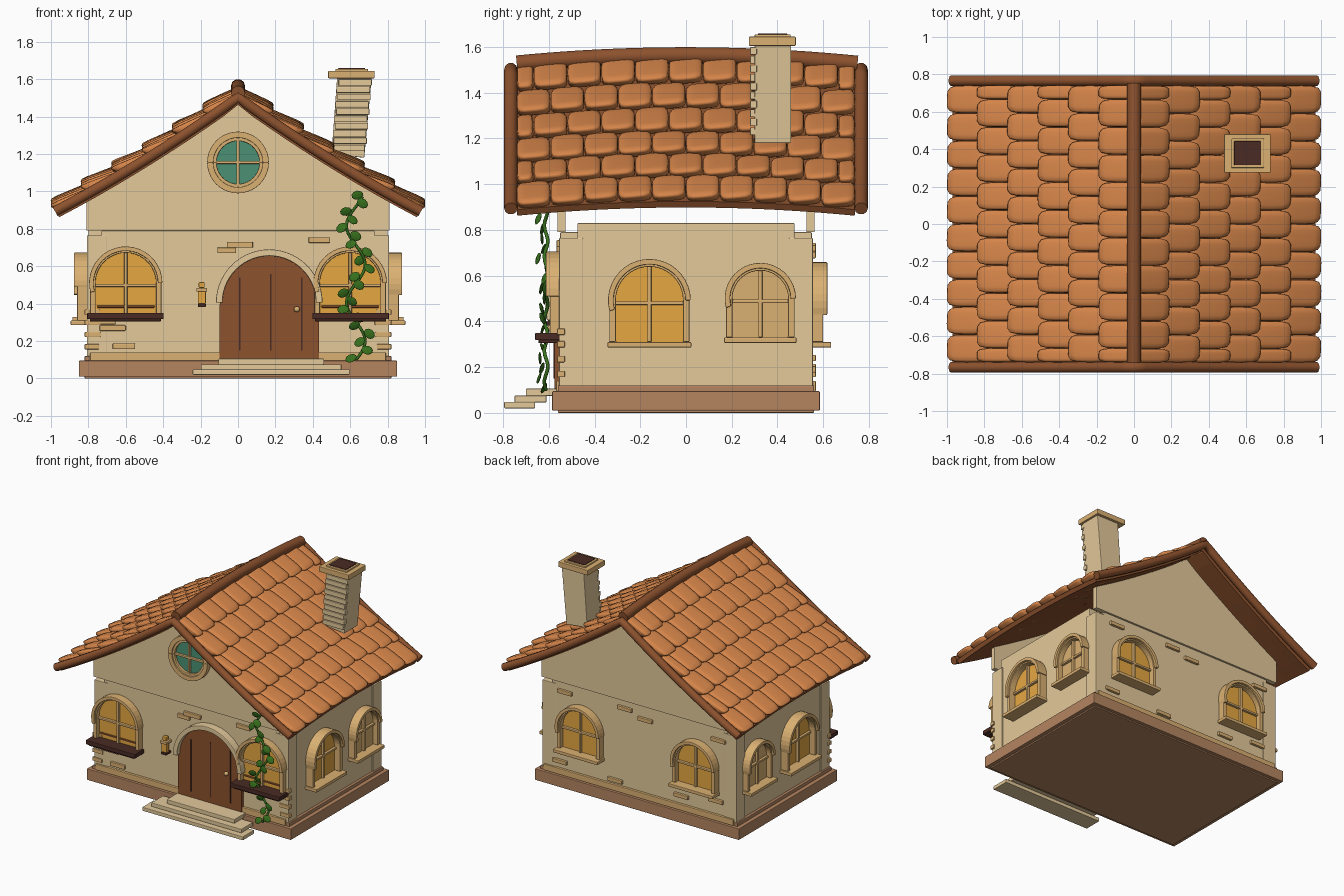
import bpy, bmesh, random
from math import sin, cos, pi, radians, atan2
from mathutils import Matrix, Vector

random.seed(4)
if "Cube" in bpy.data.objects:
    bpy.data.objects.remove(bpy.data.objects["Cube"], do_unlink=True)


def material(name, r, g, b):
    m = bpy.data.materials.new(name)
    m.use_nodes = True
    m.diffuse_color = (r, g, b, 1)
    m.node_tree.nodes["Principled BSDF"].inputs["Base Color"].default_value = (r, g, b, 1)
    return m


PLASTER = material("cream plaster", .77, .585, .325)
TRIM = material("sandstone trim", .71, .44, .17)
TILE = material("terracotta tile", .67, .235, .068)
WOOD = material("brown wood", .265, .084, .027)
GOLD = material("amber glass", .79, .39, .055)
BASE = material("red brown stone", .46, .235, .118)
TEAL = material("teal glass", .07, .28, .175)
DARK = material("dark wood", .068, .024, .017)
GREEN = material("leaf green", .038, .16, .012)


def finish(name, bm, mat, smooth=False, bevel=0):
    bmesh.ops.recalc_face_normals(bm, faces=bm.faces)
    me = bpy.data.meshes.new(name)
    bm.to_mesh(me)
    bm.free()
    me.materials.append(mat)
    for p in me.polygons:
        p.use_smooth = smooth
    ob = bpy.data.objects.new(name, me)
    bpy.context.collection.objects.link(ob)
    if bevel:
        mod = ob.modifiers.new("bevel", "BEVEL")
        mod.width, mod.segments = bevel, 2
        mod.limit_method = "ANGLE"
    return ob


def plate(name, pts, n0, n1, mat, turn=0, bevel=0):
    """Profile in wall coordinates, extruded from depth n0 to n1 outward."""
    rot = Matrix.Rotation(radians(turn), 3, "Z")
    bm = bmesh.new()
    rings = [[bm.verts.new(rot @ Vector((u, -n, v))) for u, v in pts] for n in (n0, n1)]
    for ring in rings:
        bm.faces.new(ring)
    for i in range(len(pts)):
        j = (i + 1) % len(pts)
        bm.faces.new((rings[0][i], rings[0][j], rings[1][j], rings[1][i]))
    return finish(name, bm, mat, bevel=bevel)


def slab(name, u0, u1, v0, v1, n0, n1, mat, turn=0, bevel=.004):
    return plate(name, [(u0, v0), (u1, v0), (u1, v1), (u0, v1)], n0, n1, mat, turn, bevel)


def arc(cu, cv, r, a0=0, a1=180, steps=20):
    return [(cu + r * cos(radians(a0 + (a1 - a0) * i / steps)),
             cv + r * sin(radians(a0 + (a1 - a0) * i / steps))) for i in range(steps + 1)]


def arch(cu, z0, spring, r):
    return [(cu + r, z0)] + arc(cu, spring, r) + [(cu - r, z0)]


def tube(name, pts, r, mat):
    cu = bpy.data.curves.new(name, "CURVE")
    cu.dimensions, cu.bevel_depth, cu.bevel_resolution = "3D", r, 3
    cu.use_fill_caps = True
    sp = cu.splines.new("POLY")
    sp.points.add(len(pts) - 1)
    for p, co in zip(sp.points, pts):
        p.co = (*co, 1)
    cu.materials.append(mat)
    ob = bpy.data.objects.new(name, cu)
    bpy.context.collection.objects.link(ob)
    return ob


# Roof shape: slightly hollow slope, arched along its length
def slope(x):
    return 1.50 - .72 * abs(x) + .10 * x * x


def bow(y):
    return .037 * (1 - (y / .75) ** 2)


# Foundation and walls
slab("foundation", -.85, .85, .01, .095, -.585, .585, BASE)
slab("foundation_core", -.82, .82, 0, .12, -.56, .56, BASE)
slab("long_walls", -.73, .73, .11, .79, -.55, .55, PLASTER)
slab("side_walls", -.80, .80, .11, .83, -.475, .475, PLASTER)
for sx in (-1, 1):
    for sy in (-1, 1):
        x, y = sorted((sx * .70, sx * .808)), sorted((sy * .45, sy * .555))
        slab("corner_post", *x, .11, .765, *y, PLASTER)
roofline = [(.81 - .081 * i, slope(.81 - .081 * i) - .022) for i in range(21)]
for turn in (0, 180):
    plate("gable", [(-.81, .79), (.81, .79)] + roofline, .527, .562, PLASTER, turn)
    slab("skirting", -.79, .79, .095, .14, .54, .568, TRIM, turn)

# Roof sheet
bm = bmesh.new()
grid = [[bm.verts.new((.097 * i - .97, .074 * j - .74,
                       slope(.097 * i - .97) + bow(.074 * j - .74) - .008))
         for j in range(21)] for i in range(21)]
for i in range(20):
    for j in range(20):
        bm.faces.new((grid[i][j], grid[i + 1][j], grid[i + 1][j + 1], grid[i][j + 1]))
sheet = finish("roof_sheet", bm, WOOD)
mod = sheet.modifiers.new("thickness", "SOLIDIFY")
mod.thickness, mod.offset = .03, -1 if sheet.data.polygons[0].normal.z > 0 else 1

# Pillow-shaped tile with an undercut lower lip, used as a template
bm = bmesh.new()
bmesh.ops.create_cube(bm, size=2)
bmesh.ops.subdivide_edges(bm, edges=bm.edges[:], cuts=4, use_grid_fill=True)
for v in bm.verts:
    v.co /= sum(abs(c) ** 5 for c in v.co) ** .2
    v.co.x += .24 * v.co.z * max(0, v.co.x)
template = bpy.data.meshes.new("tile_template")
bm.to_mesh(template)
bm.free()

# Overlapping tile rows, staggered by half a tile
bm = bmesh.new()
for side in (-1, 1):
    for row in range(6):
        x = .882 - .162 * row
        pitch = atan2(slope(x - .05) - slope(x + .05), .1)
        edges = [-.74 + .148 * k for k in range(11)]
        if row % 2:
            edges = [-.74] + [e + .074 for e in edges[:-1]] + [.74]
        for a, b in zip(edges, edges[1:]):
            y = (a + b) / 2
            tilt = pitch - (.17 if row else .08) + random.uniform(-.03, .03)
            m = (Matrix.Diagonal((side, 1, 1, 1))
                 @ Matrix.Translation((x, y, slope(x) + bow(y) + (.009 if row else 0)))
                 @ Matrix.Rotation(tilt, 4, "Y")
                 @ Matrix.Rotation(.09 * side, 4, "X")
                 @ Matrix.Diagonal((.108, (b - a) / 2 - .001, .029, 1)))
            first = len(bm.verts)
            bm.from_mesh(template)
            bm.verts.ensure_lookup_table()
            bmesh.ops.transform(bm, matrix=m, verts=bm.verts[first:])
finish("roof_tiles", bm, TILE, smooth=True)
bpy.data.meshes.remove(template)

# Verge rails and ridge beam
for name, y in (("front_rail", -.766), ("back_rail", .766)):
    xs = [-.978 + .0489 * i for i in range(41)]
    tube(name, [(x, y, slope(x) + .002) for x in xs], .029, WOOD)
ys = [-.74 + .0745 * i for i in range(21)]
tube("ridge_beam", [(0, y, 1.526 + bow(y)) for y in ys], .038, WOOD)


# Arched windows: glass, frame, hood, glazing bars and sill
def window(turn, u, z0, spring, r, n, depth, glass):
    ri = r - .028
    plate("window_glass", arch(u, z0, spring, ri), n - .02, n + .012, glass, turn)
    plate("window_frame", arch(u, z0, spring, r) + arch(u, z0, spring, ri)[::-1],
          n - .02, n + depth, TRIM, turn, .004)
    hood = arc(u, spring, r + .006, 0, 195) + arc(u, spring, r - .018, 0, 195)[::-1]
    plate("window_hood", hood, n, n + depth + .018, TRIM, turn, .004)
    slab("upright_bar", u - .009, u + .009, z0, spring + ri, n, n + .03, TRIM, turn)
    slab("cross_bar", u - ri, u + ri, spring - .02, spring - .004, n, n + .03, TRIM, turn)
    slab("window_sill", u - r - .008, u + r + .008, z0 - .024, z0, n - .02, n + depth + .035,
         TRIM, turn)


for s in (-1, 1):
    window(0, s * .6, .345, .51, .19, .55, .045, GOLD)
    slab("window_ledge", s * .602 - .205, s * .602 + .205, .318, .35, .55, .66, DARK)
    slab("ledge_foot", s * .602 - .19, s * .602 + .19, .305, .32, .55, .645, DARK)
    slab("ledge_rim", s * .6 - .155, s * .6 + .155, .378, .39, .555, .57, WOOD)
    window(180, s * .48, .31, .475, .178, .55, .05, GOLD)
    window(s * 90, -s * .16, .31, .492, .175, .80, .06, GOLD)
    window(s * 90, s * .325, .33, .50, .15, .80, .05, TRIM)

# Round gable window
plate("round_glass", arc(0, 1.155, .128, 0, 342, 31), .55, .572, TEAL)
for a in (0, 180):
    for name, ro, ri, n in (("round_frame", .165, .132, .60), ("round_inner_ring", .135, .115, .59)):
        plate(name, arc(0, 1.155, ro, a, a + 180) + arc(0, 1.155, ri, a, a + 180)[::-1],
              .55, n, TRIM, 0, .003)
slab("round_upright", -.008, .008, 1.03, 1.28, .56, .588, TRIM)
slab("round_crossbar", -.125, .125, 1.147, 1.163, .56, .588, TRIM)

# Door with plank grooves, surround, knob and steps
DX = .167
plate("door", arch(DX, .105, .39, .265), .54, .575, WOOD)
plate("door_surround", arc(DX, .405, .285, 0, 180, 28) + arc(DX, .405, .25, 0, 180, 28)[::-1],
      .54, .61, PLASTER, 0, .005)
for u, top in ((.01, .54), (.175, .56), (.34, .54)):
    slab("plank_groove", u - .004, u + .004, .15, top, .57, .579, DARK, 0, 0)
bm = bmesh.new()
bmesh.ops.create_uvsphere(bm, u_segments=12, v_segments=8, radius=.016,
                          matrix=Matrix.Translation((.315, -.59, .37)))
finish("door_knob", bm, TRIM, smooth=True)
slab("lower_step", -.242, .597, .02, .048, .66, .795, PLASTER)
slab("middle_step", -.198, .553, .046, .076, .61, .75, PLASTER)
slab("upper_step", -.105, .46, .074, .106, .55, .70, PLASTER)

# Exposed bricks on the front, back and corners
for u, v, w in ((.01, .715, .14), (-.06, .685, .10), (.435, .74, .115), (-.67, .27, .14),
                (-.61, .172, .12), (-.70, .305, .09)):
    slab("front_brick", u - w / 2, u + w / 2, v - .015, v + .015, .54, .566, TRIM)
for u, v in ((-.62, .72), (-.12, .73), (.05, .69), (.66, .70), (-.66, .19), (-.2, .17), (.35, .2),
             (.64, .24)):
    slab("back_brick", u - .06, u + .06, v - .014, v + .014, .54, .568, TRIM, 180)
for s in (-1, 1):
    for v in (.17, .235, .30, .355):
        w = .07 + .02 * sin(v * 90)
        slab("corner_brick", *sorted((s * .82, s * (.82 - w))), v - .014, v + .014,
             .53, .564, TRIM)

# Chimney with stepped brick face
plate("chimney_stack", [(.50, 1.20), (.675, 1.18), (.715, 1.61), (.53, 1.61)],
      -.46, -.30, PLASTER, 0, .004)
for i in range(10):
    v = 1.215 + .039 * i
    u = .50 + .0033 * i + (.008 if i % 2 else 0)
    slab("chimney_brick", u, u + .178, v, v + .034, -.31, -.28, PLASTER)
slab("chimney_cap", .482, .73, 1.605, 1.645, -.48, -.275, TRIM)
slab("chimney_lip", .52, .695, 1.64, 1.655, -.458, -.30, TRIM)
slab("chimney_opening", .535, .68, 1.65, 1.66, -.443, -.315, DARK)

# Wall lantern
slab("lantern_base", -.215, -.172, .382, .40, .55, .61, DARK)
slab("lantern_glass", -.215, -.172, .40, .465, .57, .605, GOLD)
slab("lantern_cap", -.222, -.165, .465, .485, .55, .615, TRIM)
slab("lantern_top", -.21, -.178, .485, .515, .57, .60, GOLD)

# Climbing vine with leaves
stem = [(.63 + .05 * cos(15.3 * (.0218 * i - .1)), -.612 - .008 * sin(i),
         .1 + .0218 * i) for i in range(41)]
tube("vine_stem", stem, .008, GREEN)
bm = bmesh.new()
for i in range(0, 41, 2):
    s = 1 if i % 4 else -1
    p = Vector(stem[i]) + Vector((s * .028, random.uniform(-.03, -.005), .008))
    m = (Matrix.Translation(p) @ Matrix.Rotation(s * random.uniform(.1, .7), 4, "Y")
         @ Matrix.Rotation(random.uniform(-.6, .6), 4, "X")
         @ Matrix.Diagonal((.032, .007, .025, 1)))
    bmesh.ops.create_uvsphere(bm, u_segments=8, v_segments=5, radius=1, matrix=m)
finish("vine_leaves", bm, GREEN)
